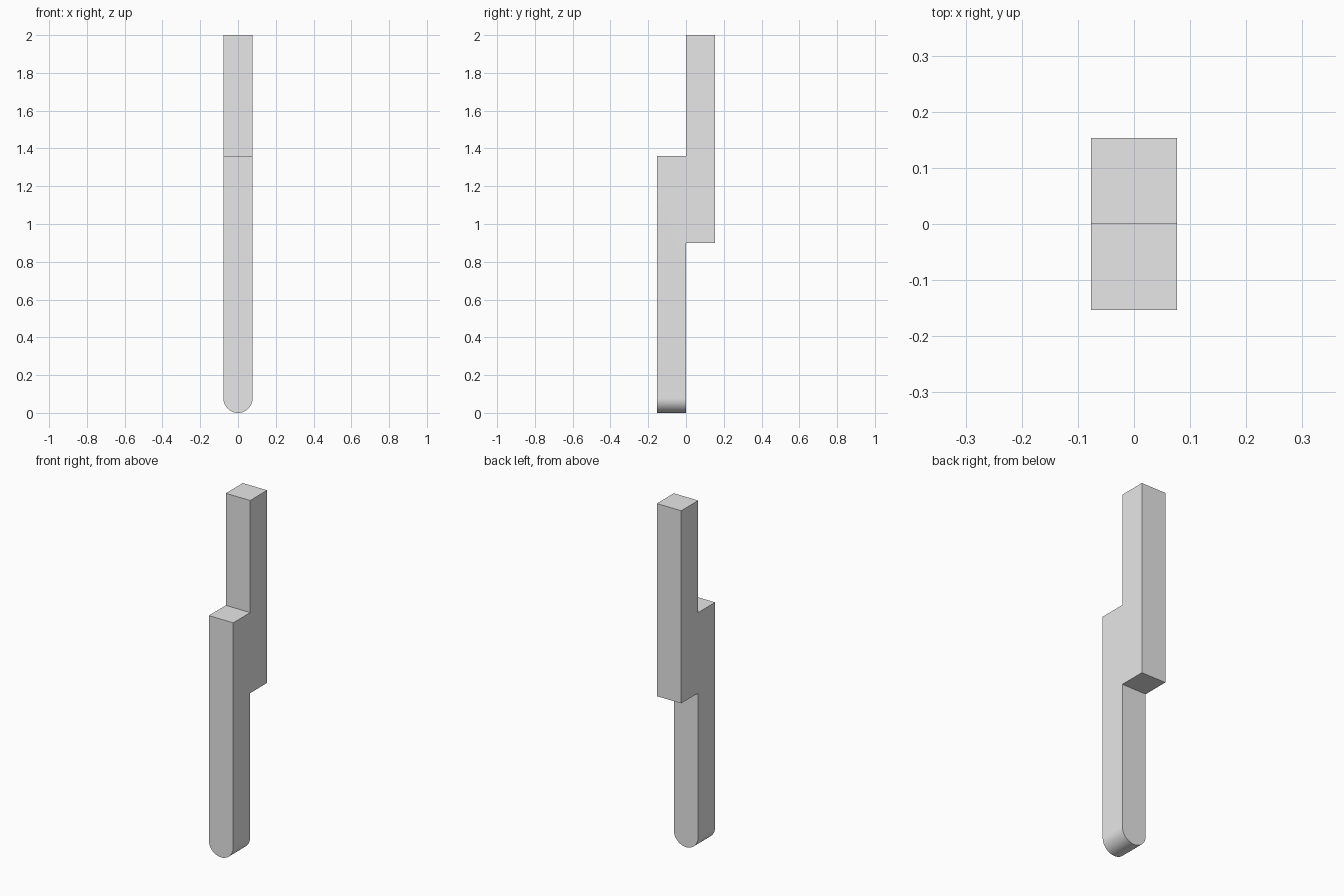
import bpy
import bmesh
import math

default_cube = bpy.data.objects.get("Cube")
if default_cube:
    bpy.data.objects.remove(default_cube, do_unlink=True)

HALF_WIDTH = 0.077
DEPTH = 0.153

# Plain grey material
grey = bpy.data.materials.new("light_grey")
grey.use_nodes = True
grey.diffuse_color = (0.8, 0.8, 0.8, 1)
grey.node_tree.nodes["Principled BSDF"].inputs["Base Color"].default_value = (0.8, 0.8, 0.8, 1)

# Side outline of the two lapped bars, as (y, z)
outline = [(-DEPTH, 0), (0, 0), (0, 0.9), (DEPTH, 0.9),
           (DEPTH, 2), (0, 2), (0, 1.36), (-DEPTH, 1.36)]

bm = bmesh.new()
side = bm.faces.new([bm.verts.new((-HALF_WIDTH, y, z)) for y, z in outline])
extruded = bmesh.ops.extrude_face_region(bm, geom=[side])["geom"]
new_verts = [v for v in extruded if isinstance(v, bmesh.types.BMVert)]
bmesh.ops.translate(bm, verts=new_verts, vec=(2 * HALF_WIDTH, 0, 0))
# The starting face is kept by the extrusion and closes the other side
bmesh.ops.recalc_face_normals(bm, faces=bm.faces[:])

# Round the foot into a half circle
foot_edges = [e for e in bm.edges
              if all(abs(v.co.z) < 1e-5 for v in e.verts)
              and abs(e.verts[0].co.x - e.verts[1].co.x) < 1e-5]
bmesh.ops.bevel(bm, geom=foot_edges, offset=HALF_WIDTH - 0.0001, segments=16,
                profile=0.5, affect='EDGES')
bmesh.ops.remove_doubles(bm, verts=bm.verts[:], dist=0.0005)
bmesh.ops.recalc_face_normals(bm, faces=bm.faces[:])

mesh = bpy.data.meshes.new("lapped_bars")
bm.to_mesh(mesh)
bm.free()
mesh.materials.append(grey)
bars = bpy.data.objects.new("lapped_bars", mesh)
bpy.context.collection.objects.link(bars)

# Smooth foot with sharp corners
bpy.ops.object.select_all(action='DESELECT')
bars.select_set(True)
bpy.context.view_layer.objects.active = bars
bpy.ops.object.shade_smooth_by_angle(angle=math.radians(30))
